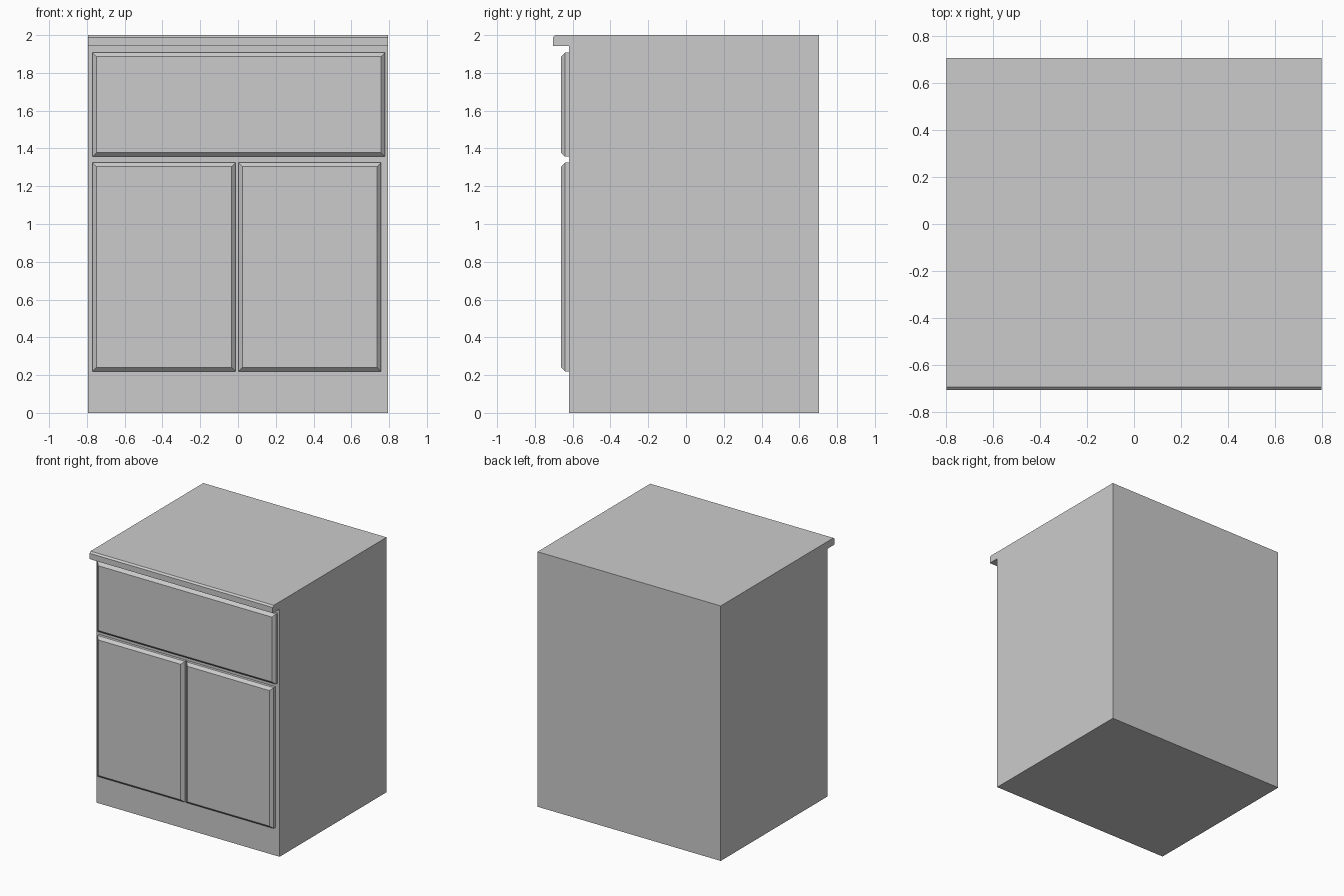
import bpy, bmesh

if "Cube" in bpy.data.objects:
    bpy.data.objects.remove(bpy.data.objects["Cube"])

HALF_W = 0.795
BODY_FRONT = -0.62


def finish(name, bm):
    bmesh.ops.recalc_face_normals(bm, faces=bm.faces)
    mesh = bpy.data.meshes.new(name)
    bm.to_mesh(mesh)
    bm.free()
    obj = bpy.data.objects.new(name, mesh)
    bpy.context.collection.objects.link(obj)
    return obj


def extrude_profile(name, profile, x0, x1):
    """Extrude a (y, z) side profile along x."""
    bm = bmesh.new()
    face = bm.faces.new([bm.verts.new((x0, y, z)) for y, z in profile])
    ext = bmesh.ops.extrude_face_region(bm, geom=[face])
    verts = [v for v in ext["geom"] if isinstance(v, bmesh.types.BMVert)]
    bmesh.ops.translate(bm, verts=verts, vec=(x1 - x0, 0, 0))
    return finish(name, bm)


def front_panel(name, x0, x1, z0, z1, bevel=0.021):
    """Slab on the cabinet front with a chamfered front rim."""
    rings = [(BODY_FRONT, 0), (-0.641, 0), (-0.662, bevel)]
    bm = bmesh.new()
    loops = [[bm.verts.new((x, y, z)) for x, z in
              ((x0 + i, z0 + i), (x1 - i, z0 + i), (x1 - i, z1 - i), (x0 + i, z1 - i))]
             for y, i in rings]
    for a, b in zip(loops, loops[1:]):
        for k in range(4):
            n = (k + 1) % 4
            bm.faces.new((a[k], a[n], b[n], b[k]))
    bm.faces.new(loops[0])
    bm.faces.new(loops[-1])
    return finish(name, bm)


# Carcass and overhanging worktop in one flush-sided profile
extrude_profile("cabinet_body", [
    (0.705, 0), (0.705, 2.0), (-0.692, 2.0), (-0.705, 1.988),
    (-0.705, 1.943), (BODY_FRONT, 1.943), (BODY_FRONT, 0)], -HALF_W, HALF_W)

# Drawer above, two doors below
front_panel("drawer_front", -0.77, 0.778, 1.357, 1.907)
front_panel("left_door", -0.77, -0.013, 0.22, 1.325)
front_panel("right_door", 0.003, 0.758, 0.22, 1.325)
